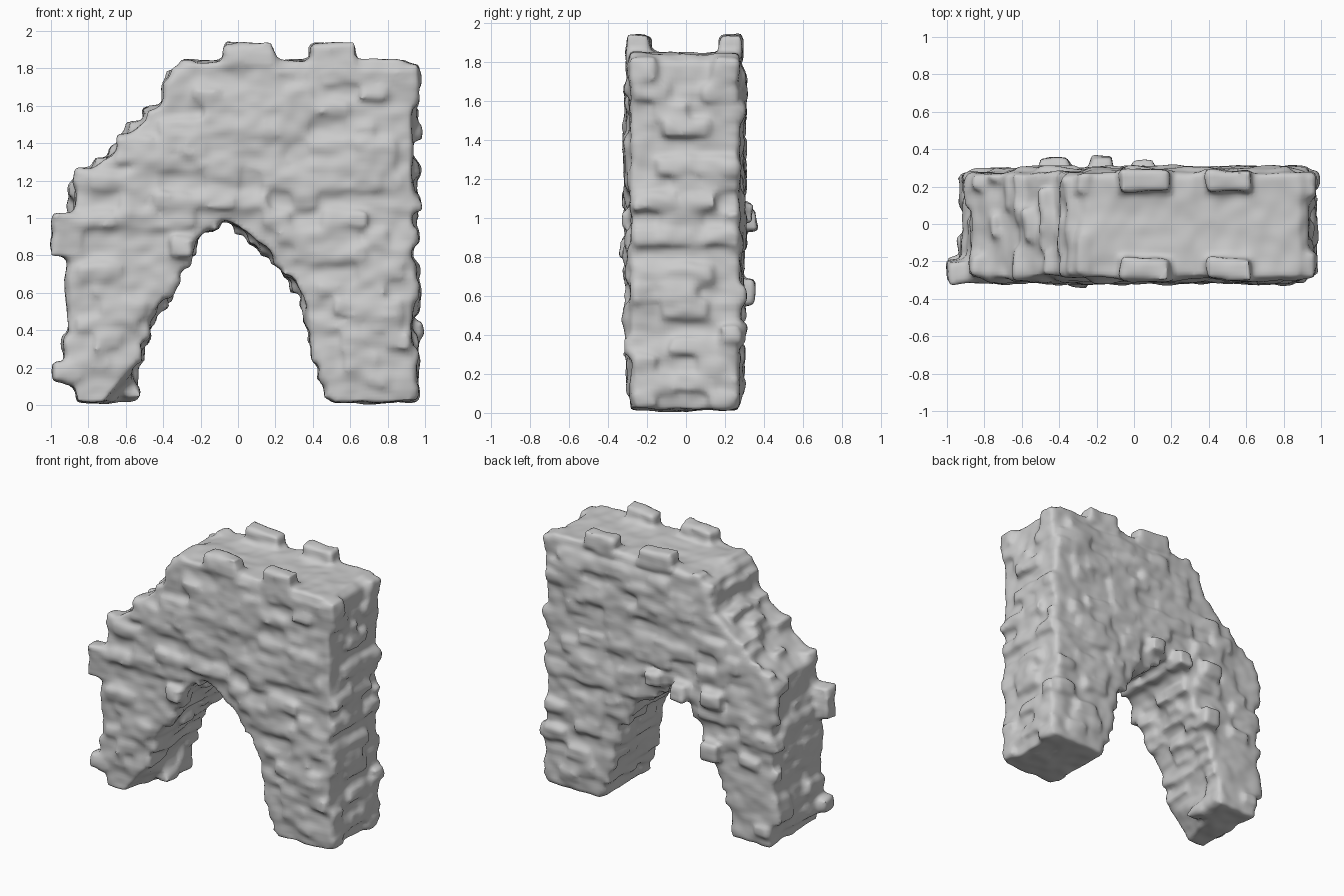
import bpy, bmesh, random
from mathutils import Vector, Matrix, noise

if "Cube" in bpy.data.objects:
    bpy.data.objects.remove(bpy.data.objects["Cube"])

random.seed(11)

# Outlines of the ruined wall (x, z): broken outer edge, then arch opening
LEFT = [(-0.86, 0.015), (-0.905, 0.28), (-0.88, 0.7), (-0.87, 1.2), (-0.63, 1.37),
        (-0.60, 1.44), (-0.42, 1.58), (-0.36, 1.73), (-0.25, 1.835)]
RIGHT = [(0.89, 1.845), (0.935, 1.78), (0.93, 0.015)]
ARCH = [(0.51, 0.015), (0.49, 0.13), (0.435, 0.22), (0.41, 0.42), (0.34, 0.60),
        (0.25, 0.76), (0.05, 0.92), (-0.11, 1.01), (-0.24, 0.87), (-0.36, 0.66),
        (-0.48, 0.43), (-0.56, 0.22), (-0.565, 0.015)]
OUTLINE = LEFT + RIGHT + ARCH
YF, YB = -0.283, 0.275


def inside(x, z):
    hit = False
    for (x1, z1), (x2, z2) in zip(OUTLINE, OUTLINE[1:] + OUTLINE[:1]):
        if (z1 > z) != (z2 > z) and x < (x2 - x1) * (z - z1) / (z2 - z1) + x1:
            hit = not hit
    return hit


def box(bm, c, s, tilt=0.0):
    rot = Matrix.Rotation(random.uniform(-tilt, tilt), 4, 'Y')
    rot = rot @ Matrix.Rotation(random.uniform(-tilt, tilt), 4, 'Z')
    rot = rot @ Matrix.Rotation(random.uniform(-tilt, tilt), 4, 'X')
    m = Matrix.Translation(c) @ rot @ Matrix.Diagonal((*s, 1))
    bmesh.ops.create_cube(bm, size=1, matrix=m)


bm = bmesh.new()

# Solid core
face = bm.faces.new([bm.verts.new((x, YF, z)) for x, z in OUTLINE])
ext = bmesh.ops.extrude_face_region(bm, geom=[face])
bmesh.ops.translate(bm, vec=(0, YB - YF, 0),
                    verts=[v for v in ext['geom'] if isinstance(v, bmesh.types.BMVert)])
# chip the front of the left foot
for v in bm.verts:
    if v.co.y < 0 and abs(v.co.x + 0.565) < 0.001 and v.co.z < 0.1:
        v.co.x = -0.72
bmesh.ops.recalc_face_normals(bm, faces=bm.faces)

# Courses of stones standing proud of the front and back faces
for y in (YF, YB):
    z = 0.09
    while z < 1.8:
        h = random.uniform(0.075, 0.11)
        x = -0.95 + random.uniform(0, 0.1)
        while x < 0.95:
            w = random.uniform(0.11, 0.26)
            cx, cz = x + w / 2, z + h / 2
            corners = [(cx + i * w * 0.45, cz + j * h * 0.5) for i in (-1, 1) for j in (-1, 1)]
            chipped = y < 0 and cz < 0.24 and -0.72 < cx < -0.4
            if all(inside(*p) for p in corners) and random.random() < 0.72 and not chipped:
                out = random.uniform(0.0, 0.045)
                box(bm, (cx, y, cz), (w - 0.015, 0.03 + out, h - 0.015), 0.09)
            x += w
        z += h

# Ragged stones along the broken edges, the right side and inside the arch
for line in (LEFT, RIGHT[1:], ARCH):
    for (x1, z1), (x2, z2) in zip(line, line[1:]):
        a, b = Vector((x1, z1)), Vector((x2, z2))
        n = max(1, round((b - a).length / 0.095))
        for i in range(n):
            p = a.lerp(b, (i + 0.5) / n)
            y = YF
            while y < YB - 0.04:
                d = min(random.uniform(0.12, 0.24), YB - y)
                chipped = y < -0.1 and p.y < 0.22 and -0.7 < p.x < -0.4
                if random.random() < 0.6 and p.y > 0.06 and not chipped:
                    s = random.uniform(0.04, 0.09)
                    box(bm, (p.x, y + d / 2, p.y), (s, d - 0.01, 0.08), 0.12)
                y += d

# Prominent loose stones (x, y, z, width, depth, height)
for x, y, z, w, d, h in [
        (-0.92, -0.25, 0.91, 0.16, 0.12, 0.23), (-0.92, -0.24, 0.18, 0.15, 0.13, 0.11),
        (-0.42, 0.28, 1.0, 0.16, 0.14, 0.11), (-0.17, 0.29, 0.99, 0.11, 0.14, 0.12),
        (0.05, 0.28, 1.02, 0.12, 0.12, 0.1), (-0.42, 0.28, 0.62, 0.13, 0.14, 0.13),
        (-0.3, -0.28, 0.84, 0.12, 0.12, 0.11), (-0.55, -0.24, 1.36, 0.2, 0.14, 0.14),
        (0.88, -0.22, 1.76, 0.19, 0.14, 0.13), (0.93, 0.23, 0.4, 0.12, 0.1, 0.09),
        (0.88, 0.2, 1.76, 0.18, 0.13, 0.12)]:
    box(bm, (x, y, z), (w, d, h), 0.08)

# Four low battlement stones on the top edges
for x, w in ((0.06, 0.27), (0.505, 0.24)):
    for y in (-0.24, 0.23):
        box(bm, (x, y, 1.875), (w, 0.12, 0.125), 0.04)

mesh = bpy.data.meshes.new("stone_arch_wall")
bm.to_mesh(mesh)
bm.free()
wall = bpy.data.objects.new("stone_arch_wall", mesh)
bpy.context.collection.objects.link(wall)

# Fuse the stones into one weathered skin
mod = wall.modifiers.new("fuse", 'REMESH')
mod.mode = 'VOXEL'
mod.voxel_size = 0.02
mod = wall.modifiers.new("weather", 'SMOOTH')
mod.factor = 0.5
mod.iterations = 6
dg = bpy.context.evaluated_depsgraph_get()
worn = bpy.data.meshes.new_from_object(wall.evaluated_get(dg))
wall.modifiers.clear()
wall.data = worn

# Uneven weathering, with all normals read before any vertex moves
normals = [n.vector.copy() for n in worn.vertex_normals]
coords = []
for v, n in zip(worn.vertices, normals):
    q = Vector((v.co.x, v.co.y, v.co.z * 1.6))
    k = noise.noise(q * 5) * 0.014 + noise.noise(q * 12) * 0.008
    p = v.co + n * k
    coords += (p.x, p.y, max(p.z, 0.0))
worn.vertices.foreach_set("co", coords)
worn.polygons.foreach_set("use_smooth", [True] * len(worn.polygons))
worn.update()
